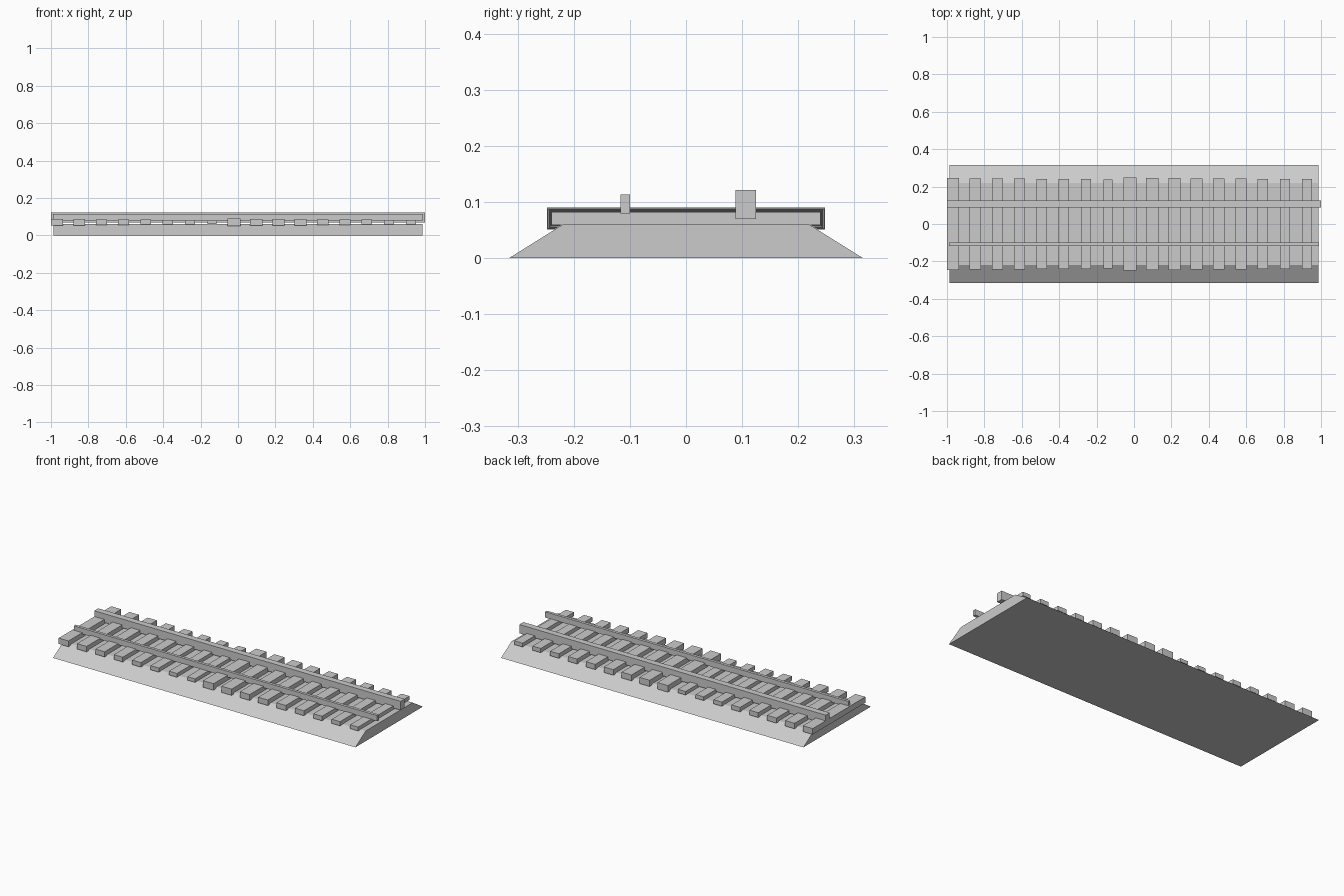
import bpy
import bmesh

cube = bpy.data.objects.get("Cube")
if cube:
    bpy.data.objects.remove(cube, do_unlink=True)

# Single plain grey
GREY = (0.6, 0.6, 0.6, 1)
grey = bpy.data.materials.new("plain_grey")
grey.use_nodes = True
grey.diffuse_color = GREY
grey.node_tree.nodes["Principled BSDF"].inputs["Base Color"].default_value = GREY


def box(name, low, high, top_y=1.0):
    """Box between two corners; top_y narrows the top face in y."""
    bm = bmesh.new()
    bmesh.ops.create_cube(bm, size=1)
    for v in bm.verts:
        top = v.co.z > 0
        for k in range(3):
            v.co[k] = (low[k] + high[k]) / 2 + v.co[k] * (high[k] - low[k])
        if top:
            v.co.y *= top_y
    mesh = bpy.data.meshes.new(name)
    bm.to_mesh(mesh)
    bm.free()
    mesh.materials.append(grey)
    obj = bpy.data.objects.new(name, mesh)
    bpy.context.scene.collection.objects.link(obj)
    return obj


# Ballast bed with sloping sides
box("ballast_bed", (-0.987, -0.315, 0), (0.987, 0.315, 0.06), top_y=0.695)

# Sleepers: two runs, each shrinking along the track
for i in range(17):
    swell = 0.0173 - 0.001 * i if i < 8 else 0.0195 - 0.001 * (i - 8)
    x = -0.967 + 0.1183 * i
    hx, hy = 0.0148 + swell, 0.228 + swell
    box(f"sleeper_{i + 1}", (x - hx, -hy, 0.07 - swell), (x + hx, hy, 0.07 + swell))

# Rails
box("thin_rail", (-0.99, -0.117, 0.079), (0.99, -0.1, 0.113))
box("thick_rail", (-1, 0.088, 0.069), (1, 0.125, 0.121))
